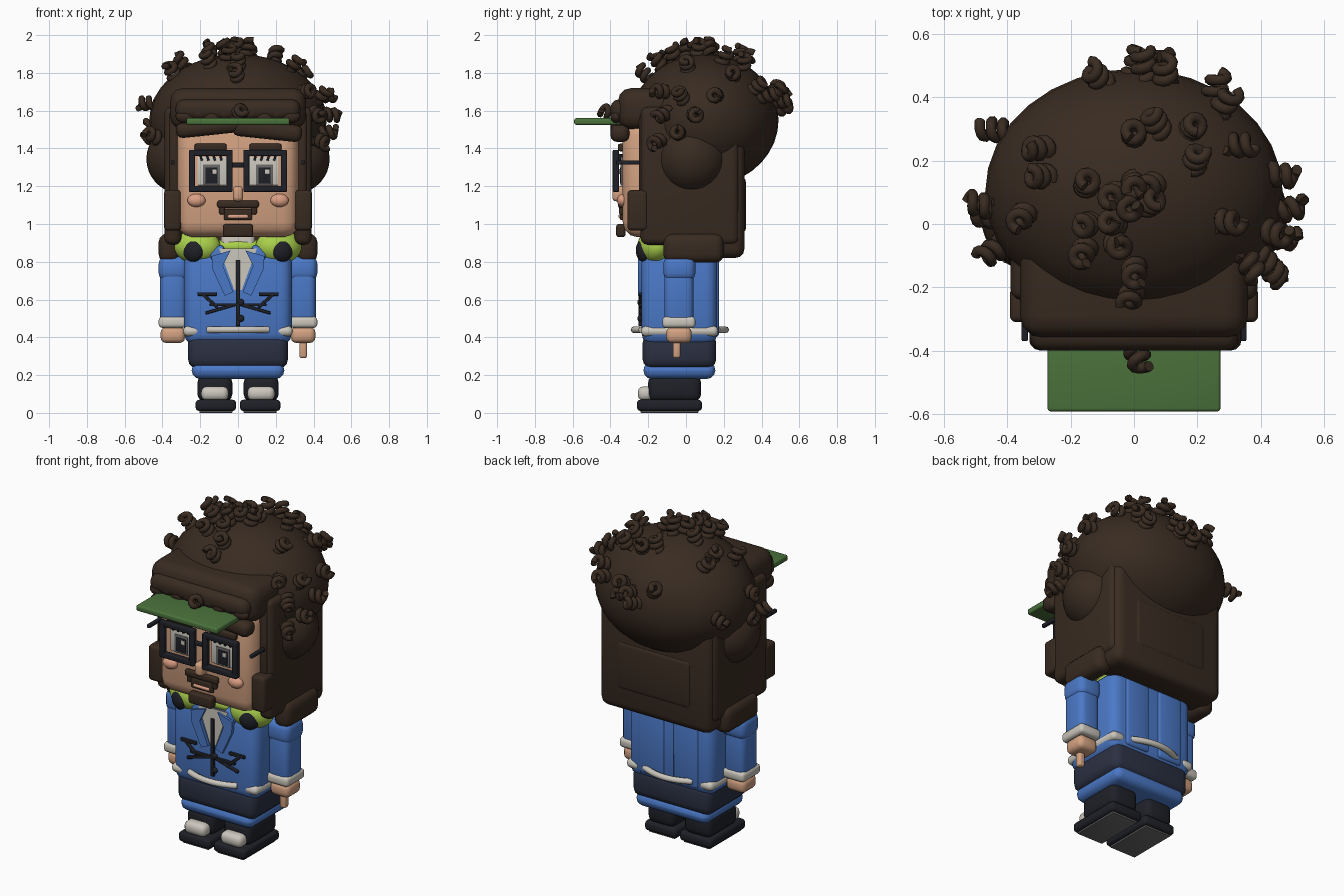
import bpy, bmesh, math, random
from mathutils import Matrix, Vector

random.seed(4)
default = bpy.data.objects.get("Cube")
if default:
    bpy.data.objects.remove(default)


def material(name, *rgb):
    m = bpy.data.materials.new(name)
    m.use_nodes = True
    m.diffuse_color = (*rgb, 1)
    m.node_tree.nodes["Principled BSDF"].inputs["Base Color"].default_value = (*rgb, 1)
    return m


hair = material("dark brown hair", .04, .024, .015)
skin = material("skin", .65, .36, .22)
blush = material("blush", .72, .35, .23)
blue = material("jacket blue", .07, .19, .57)
navy = material("trouser navy", .024, .03, .055)
black = material("soft black", .014, .015, .021)
white = material("off white", .6, .57, .51)
lime = material("lime", .4, .63, .07)
green = material("visor green", .07, .17, .045)
grey = material("sole grey", .14, .14, .14)


def finish(name, bm, mat, mirror=False):
    """Turn a bmesh into a smooth object, optionally mirrored over x."""
    me = bpy.data.meshes.new(name)
    bmesh.ops.recalc_face_normals(bm, faces=bm.faces)
    bm.to_mesh(me)
    bm.free()
    me.shade_smooth()
    me.set_sharp_from_angle(angle=math.radians(38))
    me.materials.append(mat)
    ob = bpy.data.objects.new(name, me)
    bpy.context.collection.objects.link(ob)
    if mirror:
        mod = ob.modifiers.new("mirror", "MIRROR")
        mod.use_mirror_merge = False
    return ob


def box(name, mat, x, y, z, bevel=.01, mirror=False, tilt=0):
    """Rounded box between the given ranges, tilted in the front plane."""
    ranges = (x, y, z)
    mid = Vector([sum(r) / 2 for r in ranges])
    size = Vector([r[1] - r[0] for r in ranges])
    bm = bmesh.new()
    bmesh.ops.create_cube(bm, size=1, matrix=Matrix.Diagonal(size).to_4x4())
    bmesh.ops.bevel(bm, geom=bm.edges[:], offset=min(bevel, min(size) * .48),
                    segments=3, profile=.5, affect="EDGES")
    bm.transform(Matrix.Translation(mid) @ Matrix.Rotation(math.radians(tilt), 4, "Y"))
    return finish(name, bm, mat, mirror)


def wide(name, mat, half, y, z, bevel=.01):
    return box(name, mat, (-half, half), y, z, bevel)


def pair(name, mat, x, y, z, bevel=.01, tilt=0):
    return box(name, mat, x, y, z, bevel, True, tilt)


def ball(name, mat, centre, radii, mirror=False, turn=0):
    bm = bmesh.new()
    bmesh.ops.create_uvsphere(bm, u_segments=32, v_segments=18, radius=1)
    bm.transform(Matrix.Translation(centre) @ Matrix.Rotation(math.radians(turn), 4, "Z")
                 @ Matrix.Diagonal(radii).to_4x4())
    return finish(name, bm, mat, mirror)


def plate(name, mat, outline, y, depth, mirror=False):
    """Flat outline in the front plane given a little depth."""
    bm = bmesh.new()
    face = bm.faces.new([bm.verts.new((px, y, pz)) for px, pz in outline])
    out = bmesh.ops.extrude_face_region(bm, geom=[face])["geom"]
    moved = [v for v in out if isinstance(v, bmesh.types.BMVert)]
    bmesh.ops.translate(bm, vec=(0, depth, 0), verts=moved)
    return finish(name, bm, mat, mirror)


def tubes(name, mat, paths, radius, closed=False):
    """Round tubes along one or more paths."""
    cu = bpy.data.curves.new(name, "CURVE")
    cu.dimensions = "3D"
    cu.bevel_depth = radius
    cu.bevel_resolution = 2
    cu.use_fill_caps = True
    for path in paths:
        spline = cu.splines.new("POLY")
        spline.points.add(len(path) - 1)
        for p, co in zip(spline.points, path):
            p.co = (*co, 1)
        spline.use_cyclic_u = closed
        spline.use_smooth = True
    cu.materials.append(mat)
    ob = bpy.data.objects.new(name, cu)
    bpy.context.collection.objects.link(ob)


# Shoes
pair("shoe_sole", black, (.01, .225), (-.26, .085), (.01, .07), .02)
pair("sole_panel", grey, (.03, .205), (-.24, .065), (0, .012), .003)
pair("shoe_upper", black, (.03, .215), (-.2, .08), (.06, .2), .04)
pair("toe_cap", white, (.05, .195), (-.255, -.17), (.065, .14), .03)

# Trousers and shirt tail
wide("shirt_tail", blue, .245, (-.225, .155), (.18, .27), .05)
wide("trousers", navy, .265, (-.23, .16), (.235, .42), .05)

# Jacket body, sleeves and hands
wide("jacket", blue, .285, (-.235, .165), (.36, .86), .06)
pair("back_panel", blue, (.03, .2), (.1, .175), (.4, .82), .02)
pair("hem_side", white, (.2, .29), (-.238, .17), (.405, .46), .025)
for side, base, bulge in (("front", -.235, -.04), ("back", .165, .045)):
    arc = [(.16 * t / 6, base + bulge * (1 - (t / 6) ** 2), .44) for t in range(-6, 7)]
    tubes(side + "_hem_band", white, [arc], .018)
pair("sleeve", blue, (.275, .412), (-.115, .04), (.47, .8), .035)
pair("shoulder", blue, (.265, .42), (-.12, .05), (.7, .83), .04)
pair("cuff", white, (.275, .42), (-.125, .05), (.45, .51), .02)
pair("hand", skin, (.28, .41), (-.105, .03), (.37, .455), .03)
box("finger", skin, (.325, .365), (-.07, -.03), (.29, .39), .012)

# Jacket front
plate("shirt_front", white, [(-.1, .87), (.1, .87), (.02, .65), (-.02, .65)], -.236, -.006)
wide("zip", black, .011, (-.252, -.23), (.46, .81), .004)
plate("lapel", blue, [(.04, .86), (.14, .83), (.135, .76), (.07, .62), (.025, .64),
                      (.08, .78)], -.23, -.025, True)
pair("collar", blue, (.06, .15), (-.24, -.1), (.79, .88), .02, 25)
pair("pocket_bar", black, (.11, .215), (-.25, -.23), (.62, .638), .004)
pair("pocket_flap", black, (.095, .2), (-.25, -.23), (.585, .601), .004, -42)
pair("waist_seam", black, (.01, .175), (-.25, -.23), (.543, .559), .004, 16)
wide("waist_bar", black, .15, (-.25, -.23), (.565, .58), .004)
for i, height in enumerate((.5, .585)):
    ball("button_%d" % i, black, (.015, -.245, height), (.018, .012, .018))

# Neck and headphones
wide("neck", white, .09, (-.2, .1), (.8, .96), .03)
ring = [(.19 * math.cos(a * math.pi / 16), -.03 + .15 * math.sin(a * math.pi / 16), .88)
        for a in range(32)]
tubes("headphone_band", lime, [ring], .035, True)
ball("headphone_cup", lime, (.215, -.17, .88), (.125, .085, .09), True, 15)
ball("headphone_pad", black, (.237, -.225, .86), (.058, .036, .06), True, 25)

# Head
wide("head", skin, .32, (-.335, .2), (.93, 1.55), .08)
ball("cheek", blush, (.22, -.335, 1.125), (.048, .03, .035), True)
wide("nose", skin, .027, (-.39, -.32), (1.12, 1.2), .02)
wide("moustache", hair, .11, (-.36, -.33), (1.085, 1.125), .012)
pair("moustache_end", hair, (.07, .1), (-.355, -.33), (1.05, 1.11), .01)
wide("mouth", hair, .075, (-.35, -.33), (1.02, 1.08), .008)
wide("lip", blush, .055, (-.358, -.34), (1.03, 1.05), .008)
wide("goatee", hair, .08, (-.37, -.32), (.93, 1.0), .015)

# Eyes, brows and lashes
pair("eye_white", white, (.06, .215), (-.343, -.33), (1.205, 1.355), .003)
pair("iris", grey, (.095, .185), (-.347, -.338), (1.205, 1.315), .002)
pair("pupil", black, (.108, .172), (-.35, -.342), (1.215, 1.3), .002)
for side in (-1, 1):
    cx = .14 * side + .015
    box("eye_glint", white, (cx - .012, cx + .012), (-.354, -.345), (1.265, 1.29), .002)
pair("eyebrow", hair, (.06, .23), (-.36, -.32), (1.385, 1.425), .01)
for i in range(4):
    lash = .085 + i * .035
    pair("eyelash_%d" % i, black, (lash, lash + .012), (-.355, -.335), (1.335, 1.37), .002, 15)

# Glasses
for name, low, high in (("top", 1.36, 1.392), ("bottom", 1.17, 1.202)):
    pair("glasses_" + name, black, (.028, .26), (-.388, -.355), (low, high), .006)
for name, low, high in (("inner", .028, .06), ("outer", .228, .26)):
    pair("glasses_" + name, black, (low, high), (-.388, -.355), (1.17, 1.392), .006)
wide("glasses_bridge", black, .035, (-.38, -.36), (1.3, 1.325), .005)
pair("glasses_arm", black, (.335, .355), (-.37, -.22), (1.315, 1.337), .005)

# Long hair
pair("hair_side", hair, (.3, .39), (-.24, .28), (.89, 1.62), .035)
wide("hair_back", hair, .375, (.08, .31), (.82, 1.45), .05)
wide("hair_back_layer", hair, .25, (.2, .318), (.95, 1.25), .03)
pair("hair_lock", hair, (.31, .42), (-.12, .2), (.795, .95), .045)
pair("sideburn", hair, (.3, .392), (-.31, -.2), (.965, 1.18), .02)
pair("hair_temple", hair, (.31, .365), (-.25, -.15), (1.1, 1.6), .02)
ball("hair_puff", hair, (.285, .03, 1.345), (.2, .19, .19), True)

# Hair dome and fringe
centre, radii = Vector((0, .1, 1.55)), Vector((.47, .39, .35))
ball("hair_dome", hair, centre, radii)
wide("fringe", hair, .36, (-.36, .1), (1.5, 1.72), .07)
wide("fringe_roll", hair, .33, (-.4, -.28), (1.55, 1.66), .045)
box("fringe_sweep_right", hair, (-.33, .02), (-.4, -.3), (1.47, 1.55), .035, tilt=-6)
box("fringe_sweep_left", hair, (-.03, .34), (-.4, -.3), (1.45, 1.54), .035, tilt=6)
for i in range(9):
    ball("fringe_lump_%d" % i, hair, (-.28 + i * .07, -.37, 1.57 + .02 * (i % 2)),
         (.05, .03, .035))

# Cap visor
wide("visor", green, .273, (-.592, -.3), (1.525, 1.56), .01)

# Curls as coils standing on the dome; spots outside it sit on its widest rim
spots = [(-.28, .24), (-.28, .15), (-.34, .04), (-.25, -.2), (-.15, .12), (-.14, 0),
         (-.03, .07), (0, .13), (.04, .06), (-.06, -.06), (0, -.13), (0, -.2), (.08, .3),
         (0, .28), (.18, .3), (.19, .19), (.3, .25), (.27, .01), (.35, -.1), (.27, .36),
         (-.1, .45), (.03, .47), (.1, .45), (.25, .4), (-.05, .1), (-.15, -.07),
         (-.42, .3), (.43, .16), (-.45, .05), (.42, -.02), (.4, -.1), (-.06, 0), (.07, .13)]
rim = [(-.42, .02, 1.48), (-.42, -.07, 1.45), (.44, -.04, 1.48), (.42, -.13, 1.45),
       (.46, .04, 1.58), (0, .48, 1.6), (.07, .47, 1.65), (0, -.38, 1.58)]


def coil(base, normal):
    jitter = Vector([random.uniform(-1, 1) for _ in range(3)])
    axis = (normal + jitter * .5).normalized()
    u = axis.orthogonal().normalized()
    v = axis.cross(u)
    start = random.uniform(0, math.tau)
    return [base + axis * (t * .0034 - .01) + (u * math.cos(start + t * .55)
            + v * math.sin(start + t * .55)) * .026 for t in range(28)]


paths = []
for x, y in spots:
    d = Vector((x / radii.x, (y - centre.y) / radii.y, 0))
    d.z = math.sqrt(max(0, 1 - d.length_squared))
    d.normalize()
    normal = Vector([d[i] / radii[i] for i in range(3)]).normalized()
    paths.append(coil(centre + d * radii, normal))
for spot in rim:
    paths.append(coil(Vector(spot), (Vector(spot) - centre).normalized()))
tubes("curls", hair, paths, .017)
